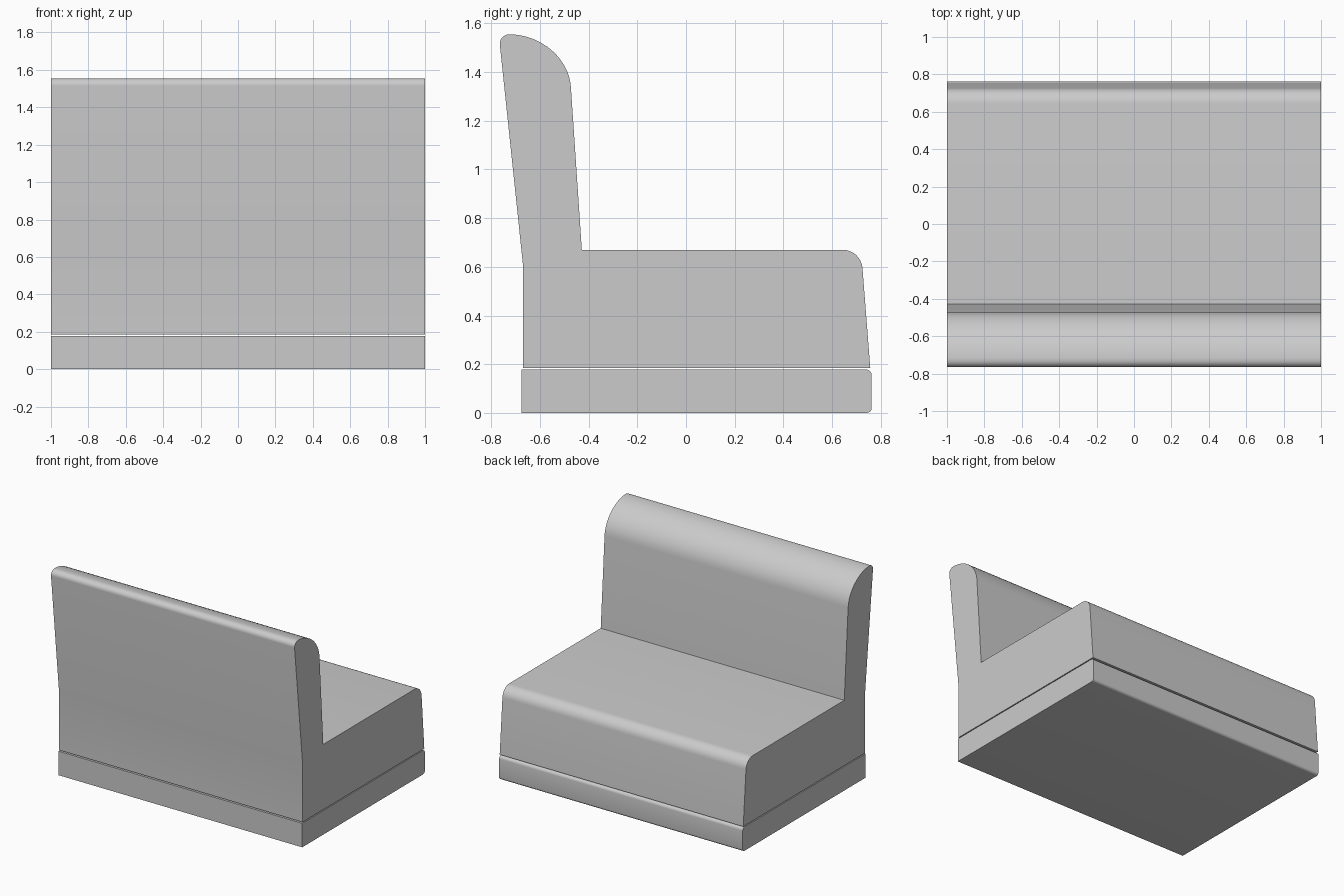
import bpy, bmesh, math
from mathutils import Vector

if "Cube" in bpy.data.objects:
    bpy.data.objects.remove(bpy.data.objects["Cube"])


def rounded(p0, corner, p1, steps=10):
    """Quarter-ellipse style arc from p0 to p1 bulging towards corner."""
    a, c, b = Vector(p0), Vector(corner), Vector(p1)
    pts = []
    for i in range(steps + 1):
        t = math.pi / 2 * i / steps
        p = c + (a - c) * (1 - math.sin(t)) + (b - c) * (1 - math.cos(t))
        pts.append(tuple(p))
    return pts


def extrude_profile(name, profile, half_width=1.0):
    """Extrude a closed (y, z) profile across x."""
    bm = bmesh.new()
    face = bm.faces.new([bm.verts.new((-half_width, y, z)) for y, z in profile])
    ext = bmesh.ops.extrude_face_region(bm, geom=[face], use_keep_orig=True)
    verts = [g for g in ext["geom"] if isinstance(g, bmesh.types.BMVert)]
    bmesh.ops.translate(bm, verts=verts, vec=(2 * half_width, 0, 0))
    bmesh.ops.recalc_face_normals(bm, faces=bm.faces)
    mesh = bpy.data.meshes.new(name)
    bm.to_mesh(mesh)
    bm.free()
    obj = bpy.data.objects.new(name, mesh)
    bpy.context.collection.objects.link(obj)
    bpy.ops.object.select_all(action='DESELECT')
    obj.select_set(True)
    bpy.context.view_layer.objects.active = obj
    bpy.ops.object.shade_smooth_by_angle(angle=math.radians(30))
    return obj


# Upholstered seat and leaning backrest
upholstery = [(-0.67, 0.185), (-0.67, 0.61)]
upholstery += rounded((-0.765, 1.515), (-0.768, 1.555), (-0.725, 1.555), 6)
upholstery += rounded((-0.715, 1.555), (-0.487, 1.545), (-0.473, 1.34), 14)
upholstery += [(-0.428, 0.67)]
upholstery += rounded((0.645, 0.67), (0.72, 0.67), (0.725, 0.595), 8)
upholstery += [(0.757, 0.185)]
extrude_profile("seat_and_backrest", upholstery)

# Low plinth with softened front edges
plinth = [(-0.675, 0.0), (-0.675, 0.178)]
plinth += rounded((0.74, 0.178), (0.763, 0.178), (0.763, 0.155), 5)
plinth += rounded((0.763, 0.02), (0.763, 0.0), (0.743, 0.0), 5)
extrude_profile("plinth", plinth)
